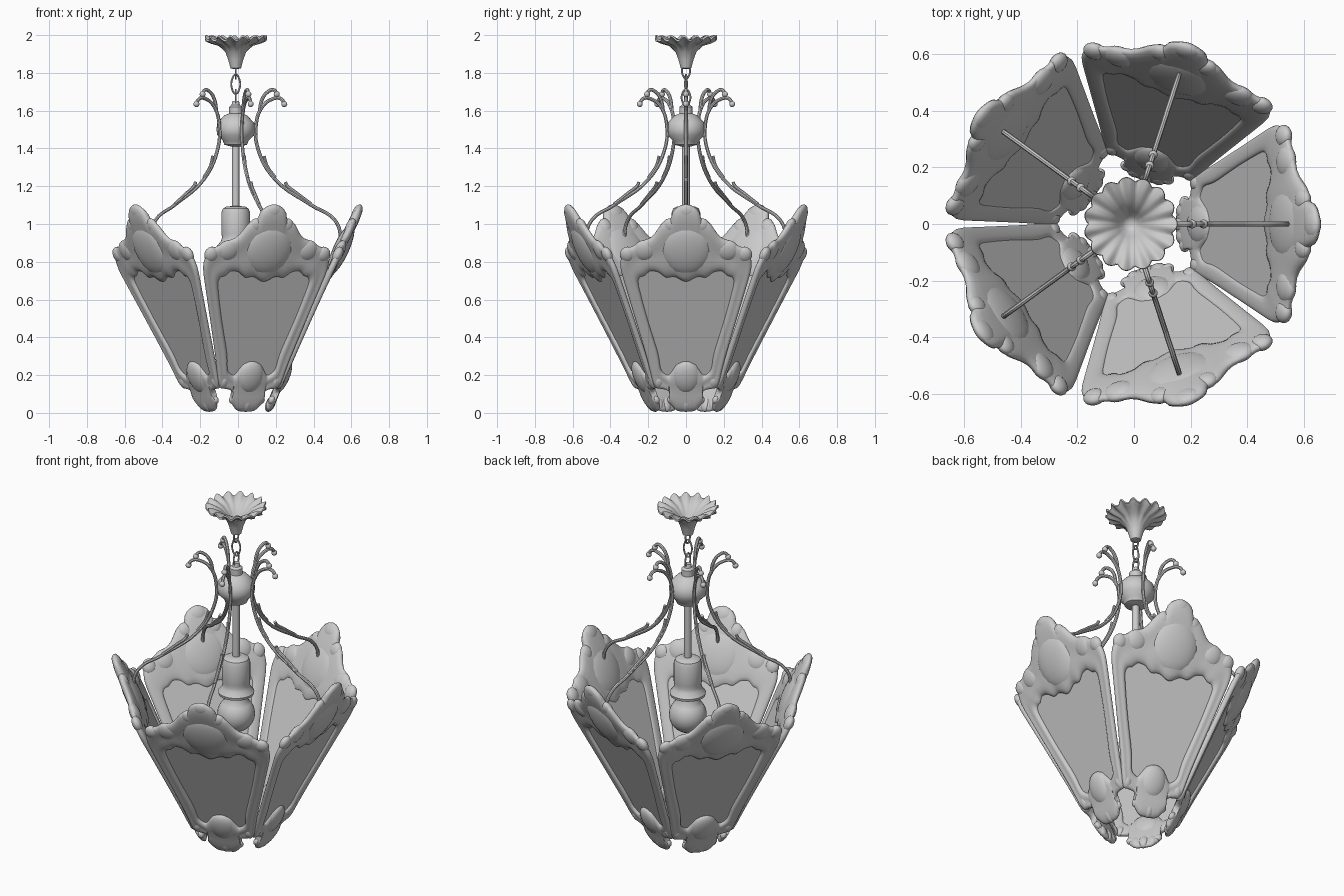
import bpy, bmesh, math
from mathutils import Vector, Matrix

if "Cube" in bpy.data.objects:
    bpy.data.objects.remove(bpy.data.objects["Cube"])

CX = -0.012                      # lamp axis
N = 5                            # number of panels and arms
SLOPE = 0.451                    # panel lean (radius per height)
BETA = math.atan(SLOPE)


def finish(bm, name, smooth=40):
    bmesh.ops.recalc_face_normals(bm, faces=bm.faces)
    me = bpy.data.meshes.new(name)
    bm.to_mesh(me)
    bm.free()
    ob = bpy.data.objects.new(name, me)
    bpy.context.collection.objects.link(ob)
    ob.location.x = CX
    bpy.ops.object.select_all(action='DESELECT')
    ob.select_set(True)
    bpy.context.view_layer.objects.active = ob
    bpy.ops.object.shade_smooth_by_angle(angle=math.radians(smooth))
    return ob


def radial_copies(ob):
    # repeat around the lamp axis with shared mesh data
    for i in range(1, N):
        c = ob.copy()
        c.name = f"{ob.name}_{i + 1}"
        c.rotation_euler.z = i * math.tau / N
        bpy.context.collection.objects.link(c)


def on_panel(u, z, h):
    # tangent offset, height and outward offset -> leaning panel plane
    r = 0.167 + SLOPE * (z - 0.02)
    return Vector((r + h * math.cos(BETA), u, z - h * math.sin(BETA)))


def lathe(name, prof, seg=32, wave=None):
    bm = bmesh.new()
    rings = []
    for k, (r, z) in enumerate(prof):
        ring = []
        for i in range(seg):
            a = math.tau * i / seg
            dr, dz = wave(k, a) if wave else (0, 0)
            ring.append(bm.verts.new(((r + dr) * math.cos(a), (r + dr) * math.sin(a), z + dz)))
        rings.append(ring)
    for p, q in zip(rings, rings[1:]):
        for i in range(seg):
            j = (i + 1) % seg
            bm.faces.new((p[i], p[j], q[j], q[i]))
    bm.faces.new(rings[0])
    bm.faces.new(rings[-1])
    return finish(bm, name)


def tubes(name, paths, closed=False):
    # each path: (points, radius)
    cu = bpy.data.curves.new(name, 'CURVE')
    cu.dimensions = '3D'
    cu.bevel_depth = 1.0
    cu.bevel_resolution = 2
    cu.resolution_u = 5
    cu.use_fill_caps = True
    for pts, rad in paths:
        sp = cu.splines.new('BEZIER')
        sp.bezier_points.add(len(pts) - 1)
        sp.use_cyclic_u = closed
        for b, p in zip(sp.bezier_points, pts):
            b.co = p
            b.radius = rad
            b.handle_left_type = b.handle_right_type = 'AUTO'
    tmp = bpy.data.objects.new(name + "_path", cu)
    bpy.context.collection.objects.link(tmp)
    bpy.context.view_layer.update()
    me = bpy.data.meshes.new_from_object(tmp.evaluated_get(bpy.context.evaluated_depsgraph_get()))
    bm = bmesh.new()
    bm.from_mesh(me)
    bpy.data.objects.remove(tmp)
    return finish(bm, name)


# Panel frame: half outline pairs (outer u, outer z, inner u, inner z), bottom to top
HALF = [(0, .008, 0, .28), (.045, 0, .045, .275), (.075, .035, .06, .25), (.10, .065, .085, .21),
        (.075, .10, .095, .20), (.10, .13, .12, .215), (.165, .125, .135, .235), (.18, .17, .14, .29),
        (.195, .25, .147, .33), (.27, .50, .205, .50), (.33, .70, .245, .66), (.355, .78, .255, .70),
        (.345, .83, .235, .725), (.335, .885, .215, .715), (.285, .875, .19, .755), (.25, .92, .165, .745),
        (.19, .92, .14, .745), (.15, .98, .105, .70), (.12, 1.03, .075, .715), (.075, 1.025, .05, .71),
        (.08, 1.075, .03, .695), (.035, 1.11, .015, .685), (0, 1.115, 0, .68)]
pairs = HALF + [(-a, b, -c, d) for a, b, c, d in HALF[-2:0:-1]]
SECT = [(0, 0), (.08, .7), (.3, 1), (.55, .7), (.8, 1), (.96, .7), (1, 0), (.9, -.5), (.5, -.6), (.1, -.5)]
bm = bmesh.new()
loops = []
for ou, oz, iu, iz in pairs:
    H = 0.018 + 0.045 * math.hypot(ou - iu, oz - iz)
    loops.append([bm.verts.new(on_panel(iu + (ou - iu) * t, iz + (oz - iz) * t, H * h)) for t, h in SECT])
for i, a in enumerate(loops):
    b = loops[(i + 1) % len(loops)]
    for k in range(len(SECT)):
        m = (k + 1) % len(SECT)
        bm.faces.new((a[k], b[k], b[m], a[m]))
frame = finish(bm, "panel_frame", 180)
sub = frame.modifiers.new("soft", 'SUBSURF')
sub.levels = sub.render_levels = 1
radial_copies(frame)

# Raised ornament: crest dome, corner lumps, leaf and shell fan (u, z, h, ru, rz, rh)
LOBES = [(0, .87, .008, .135, .135, .042), (0, 1.06, .006, .055, .045, .025),
         (0, .19, .005, .075, .085, .035), (0, .05, .004, .03, .042, .025)]
for s in (-1, 1):
    LOBES += [(s * .31, .84, .004, .04, .04, .026), (s * .22, .86, .004, .06, .055, .028),
              (s * .085, .99, .004, .04, .04, .025), (s * .045, .055, .004, .028, .038, .022),
              (s * .075, .07, .002, .024, .022, .018), (s * .145, .165, .002, .028, .035, .022)]
bm = bmesh.new()
for u, z, h, ru, rz, rh in LOBES:
    vs = bmesh.ops.create_uvsphere(bm, u_segments=20, v_segments=10, radius=1)['verts']
    for v in vs:
        x, y, w = v.co
        v.co = on_panel(u + x * ru, z + w * rz, h + y * rh)
radial_copies(finish(bm, "panel_ornament", 60))

# Glass panes
bm = bmesh.new()
CORN = [(-.15, .17), (.15, .17), (.29, .79), (-.29, .79)]
f, b = [[bm.verts.new(on_panel(u, z, h)) for u, z in CORN] for h in (.003, -.003)]
bm.faces.new(f)
bm.faces.new(b[::-1])
for i in range(4):
    j = (i + 1) % 4
    bm.faces.new((f[i], b[i], b[j], f[j]))
radial_copies(finish(bm, "glass_pane", 30))

# Scroll arms with forked tips and small leaves
P = lambda pts: [Vector((r, 0, z)) for r, z in pts]
ARM = [(.545, .86), (.555, .93), (.525, 1.02), (.40, 1.10), (.21, 1.235), (.12, 1.39), (.108, 1.53),
       (.14, 1.62), (.19, 1.66), (.235, 1.665), (.258, 1.64)]
TIP = [(.125, 1.59), (.14, 1.66), (.17, 1.70), (.20, 1.71), (.218, 1.69)]
arm = tubes("scroll_arm", [
    (P(ARM), .0095), (P(TIP), .0095),
    (P([(.40, 1.105), (.32, 1.165), (.27, 1.205), (.262, 1.222)]), .009),
    (P([(.21, 1.245), (.165, 1.31), (.15, 1.36)]), .008)])
radial_copies(arm)
bm = bmesh.new()
for r, z in ((.257, 1.635), (.217, 1.687)):
    bmesh.ops.create_uvsphere(bm, u_segments=12, v_segments=8, radius=.016,
                              matrix=Matrix.Translation((r, 0, z)))
radial_copies(finish(bm, "scroll_knob", 60))

# Central body, rod, socket and bulb
lathe("central_body", [(.025, 1.41), (.06, 1.42), (.068, 1.44), (.098, 1.47), (.102, 1.50), (.098, 1.535),
                       (.06, 1.575), (.035, 1.585), (.035, 1.62), (.022, 1.63), (.018, 1.65)])
lathe("rod", [(.02, 1.07), (.02, 1.43)], 16)
lathe("socket", [(.07, .86), (.095, .87), (.098, .885), (.078, .91), (.072, .93), (.076, .95),
                 (.076, 1.06), (.068, 1.082), (.05, 1.092), (.02, 1.095)])
lathe("bulb", [(.01, .651)] + [(.102 * math.sin(a), .752 - .102 * math.cos(a))
      for a in [math.pi * k / 14 for k in range(1, 12)]] + [(.06, .87)])


# Hanging links
def link(z0, z1, w, turn):
    m = (z0 + z1) / 2
    d = Vector((math.cos(turn), math.sin(turn), 0)) * w
    up = Vector((0, 0, (z1 - z0) * .3))
    c = Vector((0, 0, m))
    return [Vector((0, 0, z0)), c - up + d, c + up + d, Vector((0, 0, z1)), c + up - d, c - up - d]


tubes("chain_links", [(link(1.63, 1.71, .018, math.pi / 2), .005), (link(1.69, 1.79, .018, 0.2), .005),
                      (link(1.77, 1.85, .016, math.pi / 2), .005)], closed=True)


# Flower-shaped ceiling rose, hollow from above
def petals(k, a):
    amt = (0, 0, 0, 0, .2, .6, 1, 1, .6, .2, 0, 0, 0)[k]
    w = abs(math.cos(7.5 * a)) - .6
    return amt * .016 * w, amt * .012 * math.cos(15 * a + 1)


lathe("ceiling_rose", [(.012, 1.82), (.028, 1.825), (.04, 1.87), (.055, 1.91), (.09, 1.945), (.135, 1.962),
                       (.160, 1.978), (.158, 1.988), (.13, 1.984), (.085, 1.962), (.045, 1.92),
                       (.028, 1.88), (.01, 1.87)], 120, petals)
